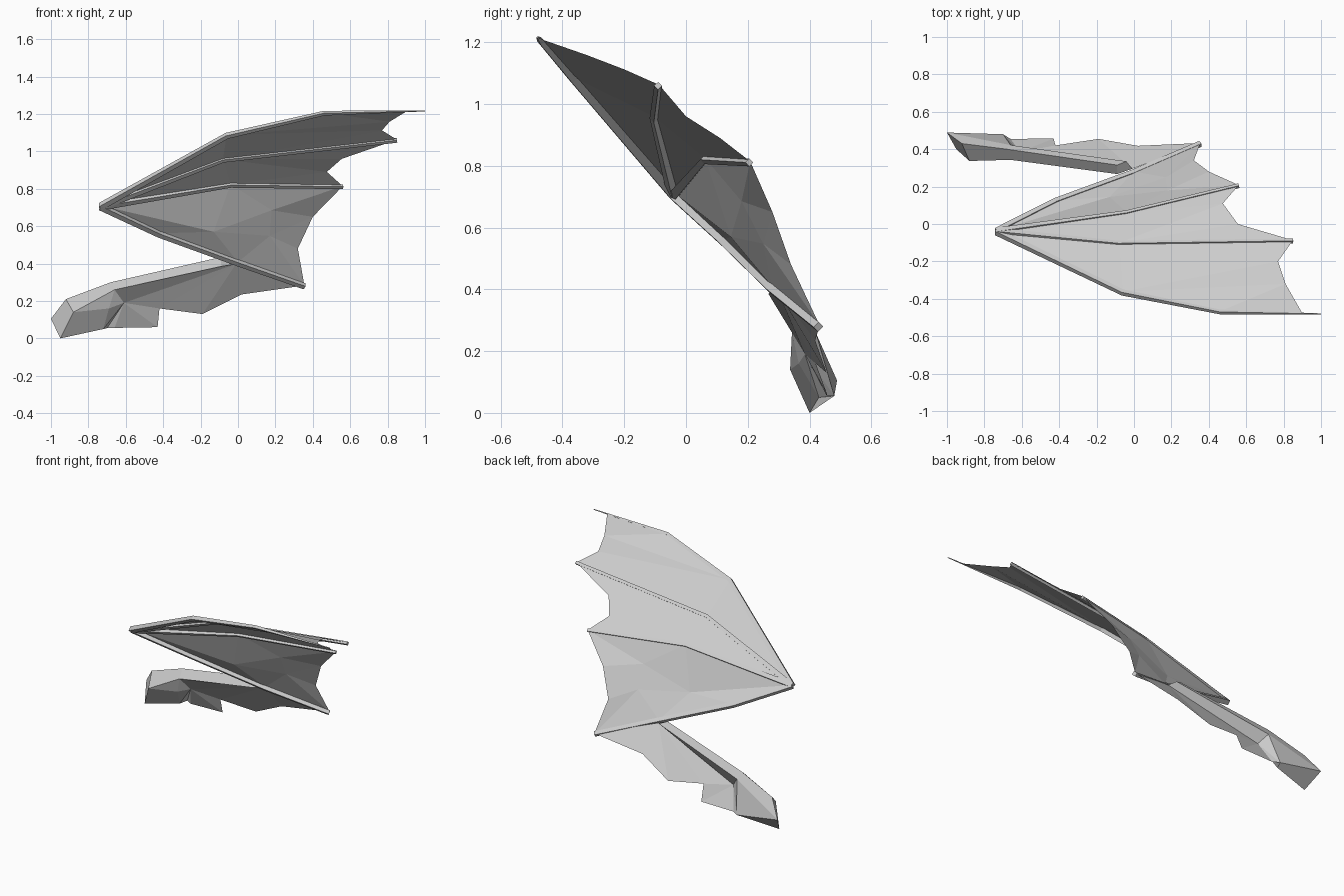
import bpy, bmesh
from mathutils import Vector

if "Cube" in bpy.data.objects:
    bpy.data.objects.remove(bpy.data.objects["Cube"])

def build(name, faces):
    """Weld faces given by their corner points into one flat-shaded object."""
    bm = bmesh.new()
    for f in faces:
        bm.faces.new([bm.verts.new(p) for p in f])
    bmesh.ops.remove_doubles(bm, verts=bm.verts[:], dist=0.0005)
    bmesh.ops.recalc_face_normals(bm, faces=bm.faces[:])
    me = bpy.data.meshes.new(name)
    bm.to_mesh(me)
    bm.free()
    ob = bpy.data.objects.new(name, me)
    bpy.context.collection.objects.link(ob)
    return ob

def loft(rings, cap_start=True, cap_end=True):
    faces = []
    for a, b in zip(rings, rings[1:]):
        n = len(a)
        for i in range(n):
            j = (i + 1) % n
            faces.append([a[i], a[j], b[j], b[i]])
    if cap_start:
        faces.append(rings[0])
    if cap_end:
        faces.append(rings[-1])
    return faces

def spar(name, pts, radii):
    """Square tapered bone along a path, lying flat against the wing underside."""
    pts = [Vector(p) for p in pts]
    up = Vector((0, 0.72, 0.69))
    rings = []
    for i, p in enumerate(pts):
        d = (pts[min(i + 1, len(pts) - 1)] - pts[max(i - 1, 0)]).normalized()
        s = d.cross(up).normalized()
        u = s.cross(d)
        r = radii[i]
        c = p - u * r * 0.5
        rings.append([c + (s * i1 + u * i2) * r for i1, i2 in ((1, 1), (-1, 1), (-1, -1), (1, -1))])
    build(name, loft(rings))

# key points of the wing skeleton
wrist = (-0.735, -0.035, 0.71)
a1, a2, a3 = (-0.06, -0.362, 1.087), (0.46, -0.467, 1.207), (0.90, -0.478, 1.213)
b1, b2 = (-0.08, -0.10, 0.957), (0.85, -0.087, 1.062)
c1, c2 = (-0.04, 0.063, 0.823), (0.56, 0.208, 0.814)
d1, d2, elbow = (-0.42, 0.125, 0.562), (0.0, 0.28, 0.408), (0.355, 0.433, 0.283)

# finger bones
spar("finger_bone_leading", [wrist, a1, a2, (1.0, -0.48, 1.217)], [0.015, 0.012, 0.009, 0.002])
spar("finger_bone_second", [wrist, b1, b2], [0.015, 0.010, 0.009])
spar("finger_bone_third", [wrist, c1, c2], [0.015, 0.010, 0.009])
spar("forearm_bone", [wrist, d1, d2, elbow], [0.015, 0.014, 0.013, 0.012])

# scalloped wing membranes
e1, e2 = (0.81, -0.32, 1.158), (0.77, -0.20, 1.112)
build("membrane_outer", [
    [wrist, a1, b1], [a1, a2, e1], [a2, a3, e1], [a1, e1, e2], [a1, e2, b1], [b1, e2, b2]])
g1, g2 = (0.555, 0.0, 0.96), (0.475, 0.11, 0.89)
build("membrane_middle", [
    [wrist, b1, c1], [b1, b2, g1], [b1, g1, g2], [b1, g2, c1], [c1, g2, c2]])
h1, h2 = (0.40, 0.28, 0.65), (0.32, 0.34, 0.48)
m1, m2, m3 = (-0.13, 0.145, 0.57), (0.17, 0.25, 0.548), (0.18, 0.18, 0.685)
build("membrane_inner", [
    [wrist, c1, m1], [wrist, m1, d1], [c1, c2, m3], [c2, h1, m3], [c1, m3, m1],
    [m3, m2, m1], [m3, h1, m2], [h1, h2, m2], [d1, m1, d2], [m1, m2, d2],
    [m2, elbow, d2], [m2, h2, elbow]])

# upper arm: top, front, bottom and back corners from shoulder to elbow
root = [(-0.92, 0.43, 0.21), (-0.88, 0.337, 0.14), (-0.95, 0.40, 0.0), (-1.0, 0.489, 0.105)]
mid = [(-0.68, 0.40, 0.30), (-0.66, 0.343, 0.26), (-0.61, 0.385, 0.19), (-0.66, 0.422, 0.255)]
tip = [(-0.09, 0.315, 0.435), (-0.09, 0.267, 0.385), (-0.01, 0.295, 0.398), (-0.04, 0.335, 0.415)]
build("upper_arm", loft([mid, tip], False) + [
    root, [root[0], root[1], mid[1], mid[0]], [root[0], mid[0], mid[3], root[3]]])

# shoulder underside, a wedge between the root face and the arm membrane
low, inner, back = (-0.72, 0.43, 0.05), (-0.69, 0.365, 0.16), (-0.70, 0.48, 0.055)
build("shoulder", [
    [root[1], root[2], low, inner], [root[1], inner, mid[1]], [inner, mid[2], mid[1]],
    [root[2], root[3], back, low], [root[3], mid[3], back],
    [inner, low, mid[2]], [low, back, mid[2]], [back, mid[3], mid[2]]])

# ragged membrane hanging from the arm
r = [(-0.66, 0.455, 0.056), (-0.43, 0.457, 0.06), (-0.42, 0.42, 0.16),
     (-0.19, 0.455, 0.13), (0.02, 0.418, 0.235)]
build("membrane_arm", [
    [mid[2], back, r[0]], [mid[2], r[0], r[1]], [mid[2], r[1], r[2]],
    [mid[2], r[2], tip[2]], [r[2], r[3], tip[2]], [r[3], r[4], tip[2]], [r[4], elbow, tip[2]]])
